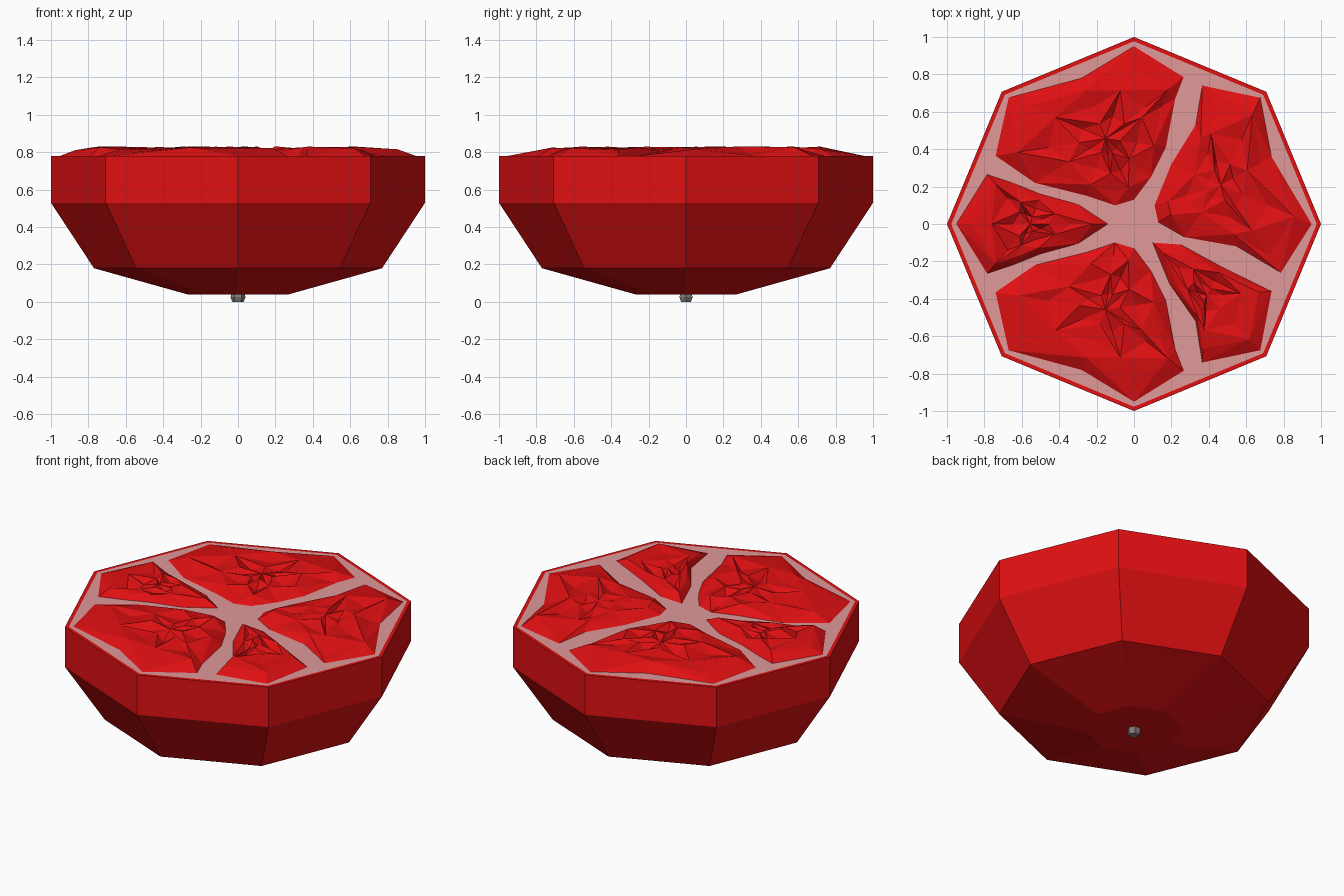
import bpy, bmesh, math, random
from mathutils import Vector

if "Cube" in bpy.data.objects:
    bpy.data.objects.remove(bpy.data.objects["Cube"])

random.seed(4)


def material(name, rgb):
    m = bpy.data.materials.new(name)
    m.diffuse_color = (*rgb, 1)
    m.use_nodes = True
    m.node_tree.nodes["Principled BSDF"].inputs["Base Color"].default_value = m.diffuse_color
    return m


RED = material("fruit red", (0.75, 0.005, 0.006))
PINK = material("pith pink", (0.75, 0.32, 0.32))
GREY = material("stem grey", (0.25, 0.2, 0.19))
TOP = 0.78


def finish(name, bm, mats):
    bmesh.ops.recalc_face_normals(bm, faces=bm.faces)
    me = bpy.data.meshes.new(name)
    bm.to_mesh(me)
    bm.free()
    for m in mats:
        me.materials.append(m)
    ob = bpy.data.objects.new(name, me)
    bpy.context.collection.objects.link(ob)
    return ob


def lathe(name, profile, sides, mats, cap_index):
    """Faceted rings of (radius, z), capped at both ends."""
    bm = bmesh.new()
    rings = [[bm.verts.new((r * math.cos(a), r * math.sin(a), z))
              for a in [math.tau * i / sides for i in range(sides)]]
             for r, z in profile]
    for lo, hi in zip(rings, rings[1:]):
        for i in range(sides):
            j = (i + 1) % sides
            bm.faces.new((lo[i], lo[j], hi[j], hi[i]))
    bm.faces.new(rings[0])
    bm.faces.new(rings[-1]).material_index = cap_index
    return finish(name, bm, mats)


# Eight-sided half rind, its cut face is pith
lathe("rind_and_pith",
      [(0.27, 0.04), (0.77, 0.18), (1, 0.53), (1, TOP), (0.977, TOP)],
      8, [RED, PINK], 1)

# Tiny stem scar underneath
lathe("stem_scar", [(0.03, 0.0), (0.04, 0.025), (0.035, 0.045)], 6, [GREY], 0)


def pulp(name, outline):
    """Bumpy faceted segment rising out of the pith."""
    bm = bmesh.new()
    pts = [Vector(p) for p in outline]
    c = sum(pts, Vector((0, 0))) / len(pts)
    n = len(pts)
    rings = []
    for k, s in enumerate((1, 0.8, 0.52, 0.24)):
        ring = []
        for i, p in enumerate(pts):
            q = c + (p - c) * s
            if k == 0:
                z = TOP + 0.001
            elif (i + k) % 2:
                z = random.uniform(0.815, 0.832)
            else:
                z = random.uniform(0.79, 0.812)
            ring.append(bm.verts.new((q.x, q.y, z)))
        rings.append(ring)
    for k, (a, b) in enumerate(zip(rings, rings[1:])):
        for i in range(n):
            j = (i + 1) % n
            if (i + k) % 2:
                bm.faces.new((a[i], a[j], b[j]))
                bm.faces.new((a[i], b[j], b[i]))
            else:
                bm.faces.new((a[i], a[j], b[i]))
                bm.faces.new((a[j], b[j], b[i]))
    mid = bm.verts.new((c.x, c.y, 0.82))
    for i in range(n):
        bm.faces.new((rings[-1][i], rings[-1][(i + 1) % n], mid))
    ob = finish(name, bm, [RED])
    # open sheet: make sure it faces upward
    if sum(f.normal.z for f in ob.data.polygons) < 0:
        ob.data.flip_normals()


# Outlines of the segments
back = [(0, 0.13), (0.09, 0.25), (0.17, 0.41), (0.22, 0.67), (0.265, 0.785),
        (0, 0.95), (-0.28, 0.78), (-0.67, 0.675), (-0.74, 0.365),
        (-0.53, 0.22), (-0.25, 0.15), (-0.1, 0.1)]
left = [(-0.14, 0), (-0.3, 0.105), (-0.5, 0.16), (-0.65, 0.22), (-0.785, 0.265),
        (-0.95, 0)]
right = [(0.13, 0.01), (0.27, -0.07), (0.55, -0.12), (0.785, -0.26), (0.95, 0),
         (0.735, 0.36), (0.675, 0.675), (0.365, 0.74), (0.33, 0.53),
         (0.2, 0.32), (0.11, 0.1)]
front_right = [(0.1, -0.1), (0.25, -0.11), (0.47, -0.23), (0.735, -0.36),
               (0.675, -0.675), (0.365, -0.74), (0.33, -0.52), (0.19, -0.32)]

pulp("back_segment", back)
pulp("front_segment", [(x, -y) for x, y in back])
pulp("left_segment", left + [(x, -y) for x, y in left[-2:0:-1]])
pulp("right_segment", right)
pulp("front_right_segment", front_right)
